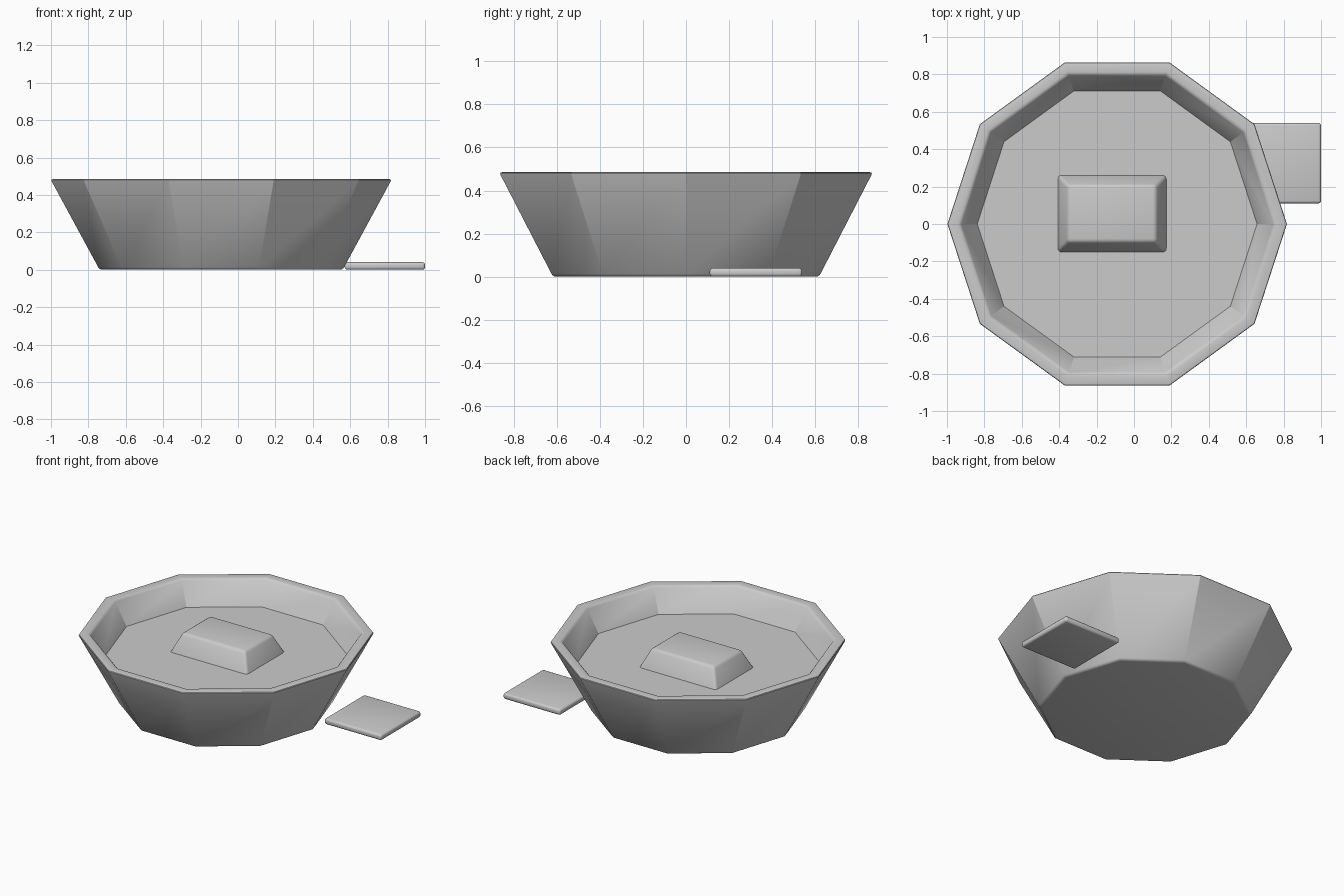
import bpy, bmesh, math

if "Cube" in bpy.data.objects:
    bpy.data.objects.remove(bpy.data.objects["Cube"])

SIDES = 10
CX = -0.09  # bowl centre on x


def finish(bm, name):
    bmesh.ops.recalc_face_normals(bm, faces=bm.faces[:])
    me = bpy.data.meshes.new(name)
    bm.to_mesh(me)
    bm.free()
    ob = bpy.data.objects.new(name, me)
    bpy.context.collection.objects.link(ob)
    bpy.ops.object.select_all(action='DESELECT')
    ob.select_set(True)
    bpy.context.view_layer.objects.active = ob
    bpy.ops.object.shade_smooth_by_angle(angle=math.radians(30))
    return ob


def rounded_block(name, x0, x1, y0, y1, z0, z1, inset, bevel):
    """Box with tapered top and rounded edges."""
    bm = bmesh.new()
    bmesh.ops.create_cube(bm, size=1)
    for v in bm.verts:
        top = v.co.z > 0
        i = inset if top else 0
        v.co = (x1 - i if v.co.x > 0 else x0 + i,
                y1 - i if v.co.y > 0 else y0 + i,
                z1 if top else z0)
    bmesh.ops.bevel(bm, geom=bm.edges[:], offset=bevel, segments=3,
                    profile=0.5, affect='EDGES', clamp_overlap=True)
    return finish(bm, name)


# Bowl: ten-sided profile of (radius, height), outside bottom to inside floor
profile = [(0.65, 0.0), (0.913, 0.485), (0.84, 0.485), (0.748, 0.33)]
bm = bmesh.new()
rings = []
for r, z in profile:
    rings.append([bm.verts.new((CX + r * math.cos(math.tau * k / SIDES),
                                r * math.sin(math.tau * k / SIDES), z))
                  for k in range(SIDES)])
for a, b in zip(rings, rings[1:]):
    for k in range(SIDES):
        n = (k + 1) % SIDES
        bm.faces.new((a[k], a[n], b[n], b[k]))
bm.faces.new(rings[0][::-1])
bm.faces.new(rings[-1])
# Round the base edge and both rim edges
edges = [bm.edges.get((r[k], r[(k + 1) % SIDES]))
         for r in rings[:3] for k in range(SIDES)]
bmesh.ops.bevel(bm, geom=edges, offset=0.014, segments=3, profile=0.5,
                affect='EDGES', clamp_overlap=True)
finish(bm, "bowl")

# Tapered bar resting inside, sunk slightly into the floor
rounded_block("bar", -0.425, 0.19, -0.168, 0.278, 0.29, 0.455, 0.072, 0.018)

# Flat square tile beside the bowl
rounded_block("tile", 0.57, 1.0, 0.11, 0.54, 0.0, 0.04, 0.0, 0.014)
